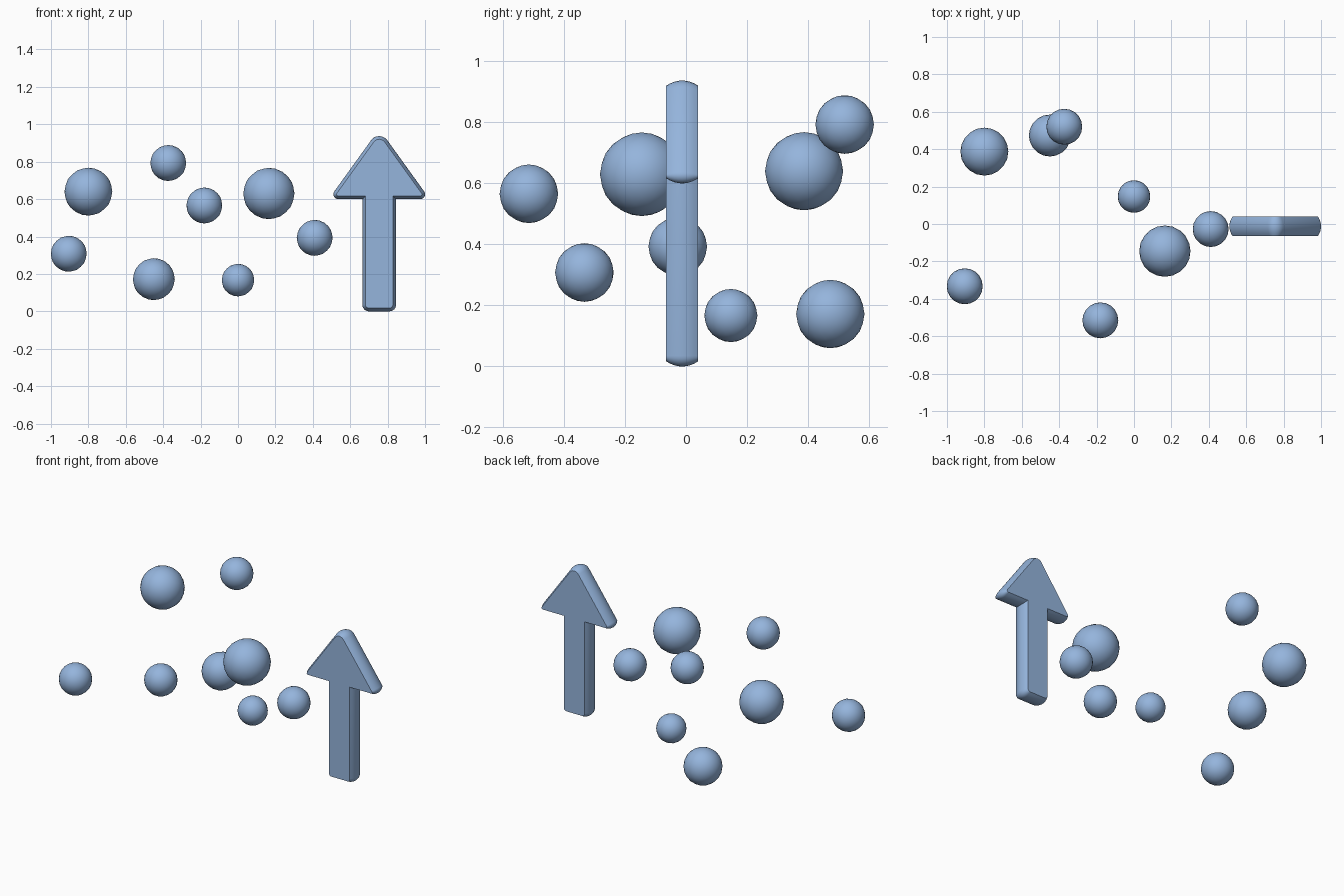
import bpy, bmesh, math
from mathutils import Vector

if "Cube" in bpy.data.objects:
    bpy.data.objects.remove(bpy.data.objects["Cube"])

blue = bpy.data.materials.new("soft blue")
blue.diffuse_color = (0.30, 0.46, 0.72, 1)
blue.use_nodes = True
blue.node_tree.nodes["Principled BSDF"].inputs["Base Color"].default_value = blue.diffuse_color


def finish(obj, angle):
    obj.data.materials.append(blue)
    bpy.ops.object.select_all(action='DESELECT')
    obj.select_set(True)
    bpy.context.view_layer.objects.active = obj
    bpy.ops.object.shade_smooth_by_angle(angle=math.radians(angle))


# Floating balls: x, y, z, radius
balls = [
    (-0.80, 0.387, 0.64, 0.128), (-0.905, -0.333, 0.308, 0.096),
    (-0.373, 0.52, 0.793, 0.096), (-0.18, -0.515, 0.566, 0.096),
    (0.165, -0.145, 0.63, 0.137), (0.41, -0.027, 0.393, 0.096),
    (-0.45, 0.473, 0.172, 0.112), (0.0, 0.147, 0.167, 0.087),
]
for i, (x, y, z, r) in enumerate(balls):
    bpy.ops.mesh.primitive_ico_sphere_add(subdivisions=3, radius=r, location=(x, y, z))
    ball = bpy.context.object
    ball.name = f"ball_{i + 1}"
    finish(ball, 60)

# Arrow outline in x, z with a corner radius, counter-clockwise
CX, Y0, Y1, BULGE = 0.755, -0.065, 0.04, 0.017
half = [(0.09, 0, 0.035), (0.09, 0.6, 0), (0.27, 0.6, 0.026)]
outline = ([(CX + x, z, r) for x, z, r in half] + [(CX, 0.975, 0.053)]
           + [(CX - x, z, r) for x, z, r in reversed(half)])


def ring(inset, steps=6):
    """Outline moved inward by inset, with its corners rounded."""
    pts, n = [], len(outline)
    for i, (x, z, r) in enumerate(outline):
        p = Vector((x, z))
        a = (p - Vector(outline[i - 1][:2])).normalized()
        b = (Vector(outline[(i + 1) % n][:2]) - p).normalized()
        na, nb = Vector((-a.y, a.x)), Vector((-b.y, b.x))
        miter = (na + nb) / (1 + na.dot(nb))
        if r == 0:
            pts.append(p + miter * inset)
            continue
        centre = p + miter * r
        start = math.atan2(-na.y, -na.x)
        turn = math.atan2(a.x * b.y - a.y * b.x, a.dot(b))
        for k in range(steps + 1):
            t = start + turn * k / steps
            pts.append(centre + Vector((math.cos(t), math.sin(t))) * (r - inset))
    return pts


# Arrow body: stacked rings give the sides a gentle outward curve
bm = bmesh.new()
rows, N = [], 8
for j in range(N + 1):
    s = 2 * j / N - 1
    y = Y0 + (Y1 - Y0) * j / N
    rows.append([bm.verts.new((p.x, y, p.y)) for p in ring(BULGE * s * s)])
for lo, hi in zip(rows, rows[1:]):
    for k in range(len(lo)):
        m = (k + 1) % len(lo)
        bm.faces.new((lo[k], lo[m], hi[m], hi[k]))
bm.faces.new(rows[0])
bm.faces.new(rows[-1][::-1])
bmesh.ops.recalc_face_normals(bm, faces=bm.faces)
mesh = bpy.data.meshes.new("arrow")
bm.to_mesh(mesh)
bm.free()
arrow = bpy.data.objects.new("arrow", mesh)
bpy.context.collection.objects.link(arrow)
finish(arrow, 40)
